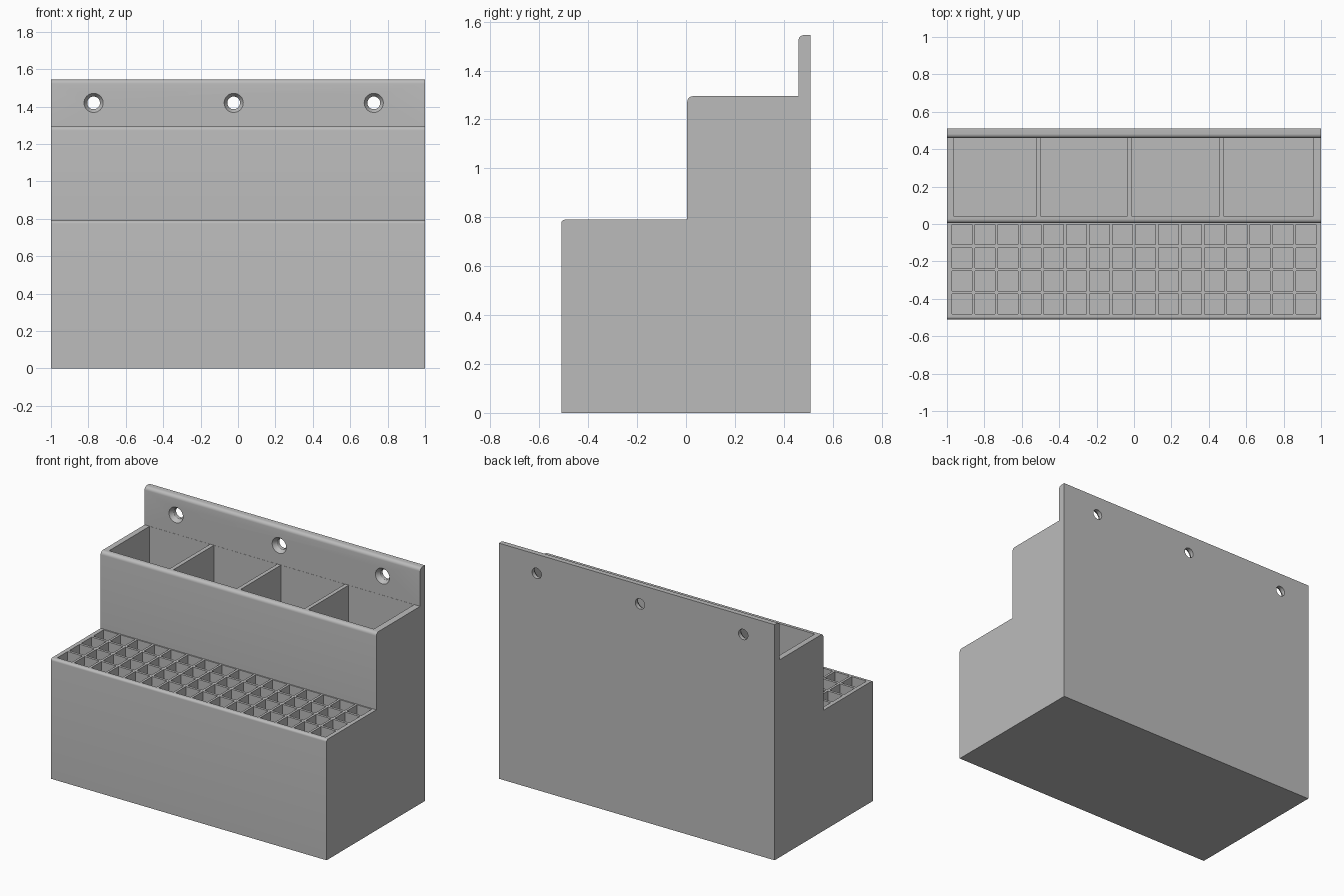
import bpy, bmesh
from math import cos, sin, pi

cube = bpy.data.objects.get("Cube")
if cube:
    bpy.data.objects.remove(cube, do_unlink=True)

grey = bpy.data.materials.new("plain grey")
grey.use_nodes = True
colour = (0.5, 0.5, 0.5, 1)
grey.diffuse_color = colour
grey.node_tree.nodes["Principled BSDF"].inputs["Base Color"].default_value = colour


def make_object(name, bm):
    bmesh.ops.recalc_face_normals(bm, faces=bm.faces)
    mesh = bpy.data.meshes.new(name)
    bm.to_mesh(mesh)
    bm.free()
    mesh.materials.append(grey)
    obj = bpy.data.objects.new(name, mesh)
    bpy.context.collection.objects.link(obj)
    return obj


def loft(bm, rings):
    """Join equal rings of points into a closed solid."""
    loops = [[bm.verts.new(p) for p in ring] for ring in rings]
    n = len(loops[0])
    for a, b in zip(loops, loops[1:]):
        for i in range(n):
            j = (i + 1) % n
            bm.faces.new((a[i], a[j], b[j], b[i]))
    bm.faces.new(loops[0])
    bm.faces.new(loops[-1])


def pocket(bm, x0, x1, y0, y1, floor, top):
    loft(bm, [[(x0, y0, z), (x1, y0, z), (x1, y1, z), (x0, y1, z)]
              for z in (floor, top)])


def rounded_corner(y, z, r, steps=6):
    """Front top edge of a step, as an arc in the side profile."""
    return [(y + r - r * cos(t), z - r + r * sin(t))
            for t in (pi / 2 * i / steps for i in range(steps + 1))]


# Stepped body with rounded front edges
FRONT, RISER, TAB, BACK = -0.51, 0.005, 0.46, 0.51
LOW, HIGH, TOP, FLOOR = 0.79, 1.295, 1.545, 0.05
profile = [(FRONT, 0)] + rounded_corner(FRONT, LOW, 0.015) + [(RISER, LOW)]
profile += rounded_corner(RISER, HIGH, 0.022) + [(TAB, HIGH)]
profile += rounded_corner(TAB, TOP, 0.022) + [(BACK, TOP), (BACK, 0)]
bm = bmesh.new()
loft(bm, [[(x, y, z) for y, z in profile] for x in (-1, 1)])
body = make_object("stepped_holder", bm)

# Grid of small square cells in the lower step
bm = bmesh.new()
size = 0.107
for col in range(16):
    for row in range(4):
        x = -0.973 + col * 0.1226
        y = -0.482 + row * 0.124
        pocket(bm, x, x + size, y, y + size, FLOOR, LOW + 0.1)
cells = make_object("cell_cutter", bm)

# Four large bins in the upper step
bm = bmesh.new()
for x0, x1 in ((-0.963, -0.524), (-0.497, -0.037), (-0.011, 0.455), (0.481, 0.957)):
    pocket(bm, x0, x1, 0.041, TAB - 0.001, FLOOR, HIGH + 0.1)
bins = make_object("bin_cutter", bm)

# Countersunk screw holes through the back plate
bm = bmesh.new()
for cx in (-0.772, -0.023, 0.726):
    loft(bm, [[(cx + r * cos(2 * pi * i / 32), y, 1.42 + r * sin(2 * pi * i / 32))
               for i in range(32)]
              for y, r in ((0.44, 0.065), (0.485, 0.034), (0.55, 0.034))])
holes = make_object("screw_hole_cutter", bm)

# Cut everything out of the body
bpy.context.view_layer.objects.active = body
body.select_set(True)
for cutter in (cells, bins, holes):
    cutter.hide_render = True
    mod = body.modifiers.new(cutter.name, 'BOOLEAN')
    mod.operation = 'DIFFERENCE'
    mod.solver = 'EXACT'
    mod.object = cutter
    bpy.ops.object.modifier_apply(modifier=mod.name)
    bpy.data.objects.remove(cutter, do_unlink=True)

bpy.ops.object.shade_smooth_by_angle(angle=pi / 6)
